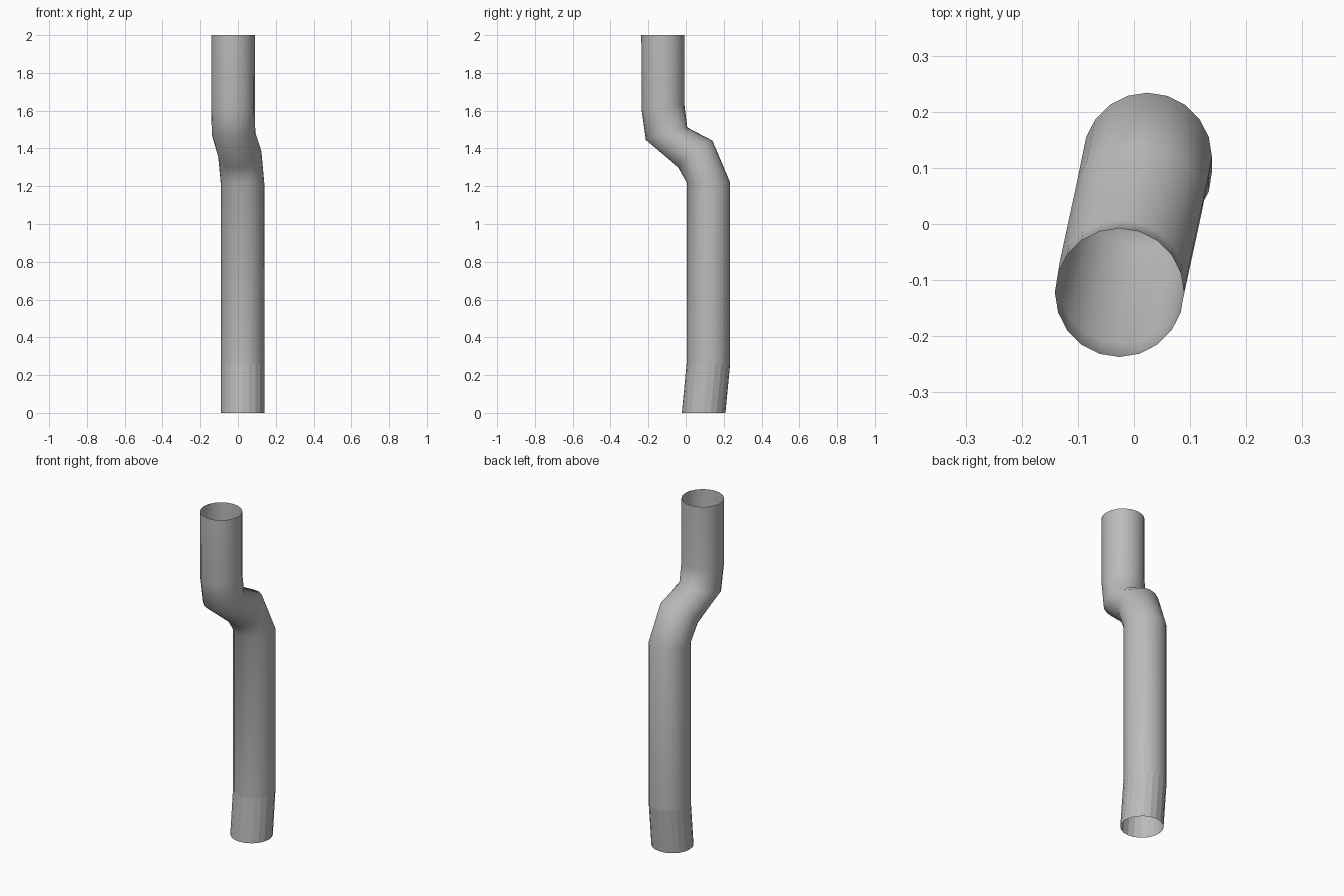
import bpy, bmesh, math
from mathutils import Matrix, Vector

if "Cube" in bpy.data.objects:
    bpy.data.objects.remove(bpy.data.objects["Cube"], do_unlink=True)

SIDES = 20
RADIUS = 0.115

# Pipe stations: centre and tilt in degrees (back edge raised)
STATIONS = [
    ((0.024, 0.094, 0.0), 0),
    ((0.024, 0.119, 0.26), 0),
    ((0.024, 0.119, 1.22), 0),
    ((0.010, 0.050, 1.37), 39),
    ((-0.023, -0.103, 1.478), 17),
    ((-0.026, -0.122, 1.62), 7),
    ((-0.026, -0.122, 2.0), 0),
]
TILT_AXIS = Vector((0.98, -0.2, 0))

grey = bpy.data.materials.new("grey_metal")
grey.use_nodes = True
colour = (0.5, 0.5, 0.5, 1)
grey.diffuse_color = colour
grey.node_tree.nodes["Principled BSDF"].inputs["Base Color"].default_value = colour


def add_ring(bm, centre, tilt):
    turn = Matrix.Rotation(math.radians(tilt), 3, TILT_AXIS)
    ring = []
    for i in range(SIDES):
        a = math.tau * i / SIDES
        spoke = Vector((math.cos(a), math.sin(a), 0)) * RADIUS
        ring.append(bm.verts.new(Vector(centre) + turn @ spoke))
    return ring


# Open-ended bent pipe; the short bottom length is faceted
bm = bmesh.new()
rings = [add_ring(bm, centre, tilt) for centre, tilt in STATIONS]
for level, (low, high) in enumerate(zip(rings, rings[1:])):
    for i in range(SIDES):
        j = (i + 1) % SIDES
        face = bm.faces.new((low[i], low[j], high[j], high[i]))
        face.smooth = level > 0
mesh = bpy.data.meshes.new("bent_pipe")
bm.to_mesh(mesh)
bm.free()
mesh.materials.append(grey)
pipe = bpy.data.objects.new("bent_pipe", mesh)
bpy.context.collection.objects.link(pipe)
